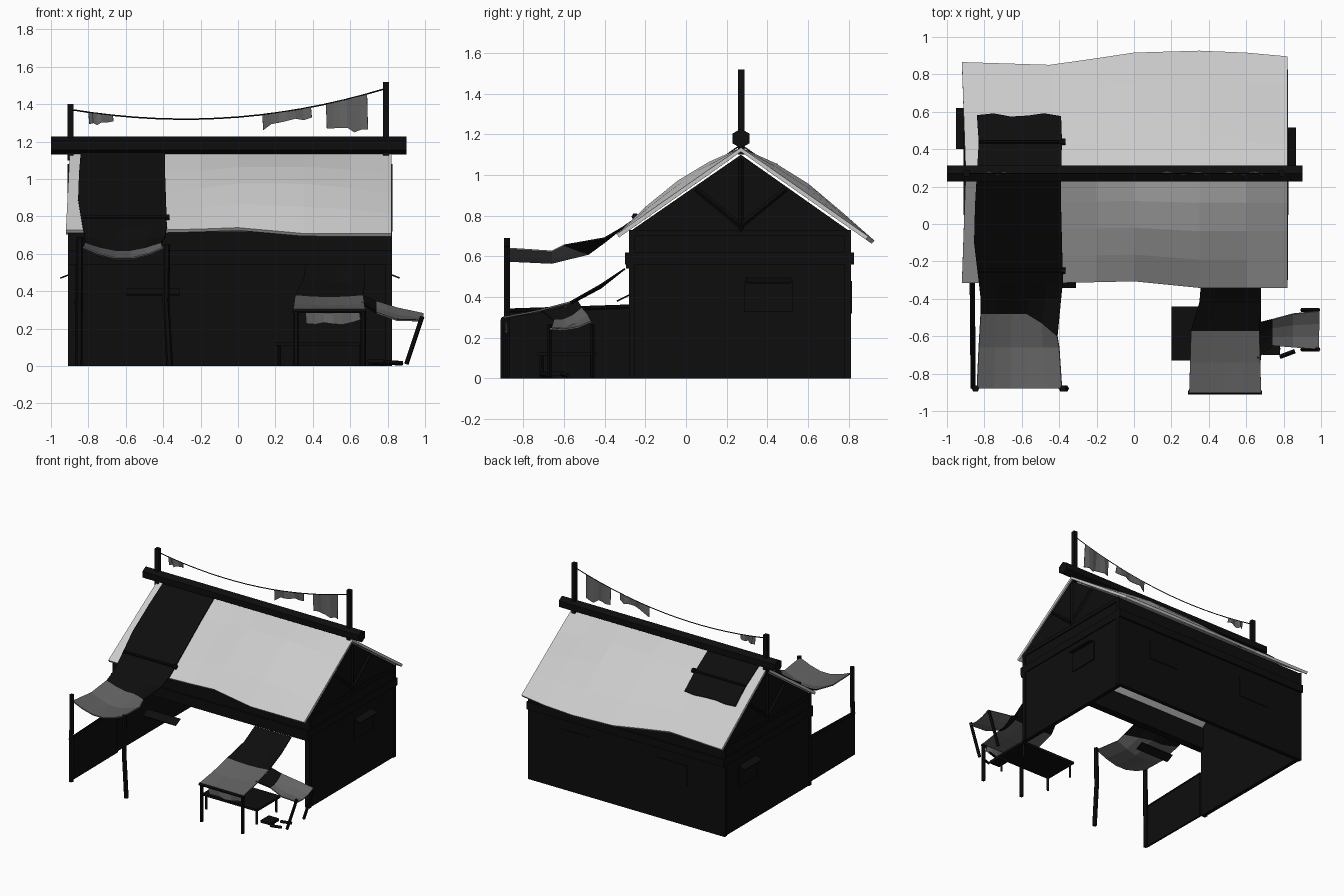
import bpy, bmesh, math, random
from mathutils import Vector

random.seed(4)
if "Cube" in bpy.data.objects:
    bpy.data.objects.remove(bpy.data.objects["Cube"])


def material(name, value):
    m = bpy.data.materials.new(name)
    m.use_nodes = True
    colour = (value, value, value, 1)
    m.diffuse_color = colour
    m.node_tree.nodes["Principled BSDF"].inputs["Base Color"].default_value = colour
    return m


DARK = material("charcoal", 0.004)
GREY = material("faded grey cloth", 0.125)
PALE = material("pale roof", 0.6)


def make(name, verts, faces, mats):
    mesh = bpy.data.meshes.new(name)
    mesh.from_pydata(verts, [], faces)
    for m in mats:
        mesh.materials.append(m)
    bm = bmesh.new()
    bm.from_mesh(mesh)
    bmesh.ops.recalc_face_normals(bm, faces=bm.faces)
    bm.to_mesh(mesh)
    bm.free()
    ob = bpy.data.objects.new(name, mesh)
    bpy.context.collection.objects.link(ob)
    return ob


def box(name, x0, x1, y0, y1, z0, z1, mat=DARK):
    v = [(x, y, z) for x in (x0, x1) for y in (y0, y1) for z in (z0, z1)]
    f = [(0, 1, 3, 2), (4, 6, 7, 5), (0, 4, 5, 1), (2, 3, 7, 6), (0, 2, 6, 4), (1, 5, 7, 3)]
    return make(name, v, f, [mat])


def bar(name, a, b, r, sides=6, turn=0.0):
    """Straight prism between two points."""
    a, b = Vector(a), Vector(b)
    d = (b - a).normalized()
    up = Vector((0, 0, 1)) if abs(d.z) < 0.9 else Vector((0, 1, 0))
    u = d.cross(up).normalized()
    w = u.cross(d)
    ang = [turn + math.tau * i / sides for i in range(sides)]
    v = [p + r * (u * math.cos(t) + w * math.sin(t)) for p in (a, b) for t in ang]
    f = [(i, (i + 1) % sides, sides + (i + 1) % sides, sides + i) for i in range(sides)]
    f += [tuple(range(sides)), tuple(range(sides, 2 * sides))]
    return make(name, v, f, [DARK])


def sheet(name, rows, mats, thick=0.008, rule=None, offset=0):
    """Grid of points turned into a thin panel."""
    n = len(rows[0])
    v = [p for row in rows for p in row]
    f = [(r * n + c, r * n + c + 1, r * n + n + c + 1, r * n + n + c)
         for r in range(len(rows) - 1) for c in range(n - 1)]
    ob = make(name, v, f, mats)
    if rule:
        for i, p in enumerate(ob.data.polygons):
            p.material_index = rule(i // (n - 1))
    s = ob.modifiers.new("thickness", "SOLIDIFY")
    s.thickness, s.offset = thick, offset
    return ob


# Roof: bulging sheet with a wavy eave on both sides
RIDGE_Y, RIDGE_Z, PITCH = 0.27, 1.135, 0.7


def roof_z(x, y):
    d = abs(y - RIDGE_Y)
    bulge = 0.055 * max(0, math.cos((x - 0.25) * math.pi / 1.14))
    return RIDGE_Z - PITCH * d + bulge * math.sin(math.pi * min(1, d / 0.6))


columns = [(-0.92, -0.31, 0.86), (-0.45, -0.31, 0.845), (-0.2, -0.305, 0.88), (0, -0.3, 0.91),
           (0.35, -0.335, 0.92), (0.6, -0.335, 0.91), (0.82, -0.335, 0.89)]
roof_rows = []
for k in range(-4, 5):
    row = []
    for x, front, back in columns:
        y = RIDGE_Y + abs(k) / 4 * ((front if k < 0 else back) - RIDGE_Y)
        row.append((x + (0.02 * (1 - abs(k) / 4) if x < -0.9 else 0), y, roof_z(x, y) - 0.01))
    roof_rows.append(row)
sheet("roof", roof_rows, [PALE], 0.02)

# Ridge beam and flag posts
bar("ridge_beam", (-1, RIDGE_Y, 1.18), (0.9, RIDGE_Y, 1.18), 0.048, 6, math.pi / 6)
for x, top in ((-0.895, 1.4), (0.79, 1.52)):
    box("flag_post", x - 0.016, x + 0.016, 0.255, 0.287, 1.1, top)

# House: back wall, two gable walls, open front under a header
X0, X1, Y0, Y1 = -0.9, 0.815, -0.28, 0.81
box("back_wall", X0, X1, Y1 - 0.03, Y1, 0, 0.72)
box("front_header", X0, X1, Y0, Y0 + 0.03, 0.55, 0.72)
profile = [(Y0, 0), (Y1, 0), (Y1, 0.72), (RIDGE_Y, 1.1), (Y0, 0.72)]
for side, xa, out in (("right", X0, -1), ("left", X1, 1)):
    v = [(x, y, z) for x in (xa, xa - out * 0.03) for y, z in profile]
    f = [(i, (i + 1) % 5, 5 + (i + 1) % 5, 5 + i) for i in range(5)]
    make(side + "_gable_wall", v, f + [(0, 1, 2, 3, 4), (5, 6, 7, 8, 9)], [DARK])
    # Trim, braces and window on each gable
    xs = sorted((xa, xa + out * 0.008))
    box(side + "_band", *xs, Y0 - 0.02, Y1 + 0.015, 0.56, 0.62)
    box(side + "_tie_beam", *xs, Y0, Y1, 0.7, 0.73)
    for y in (Y0, Y1 - 0.03):
        box(side + "_corner_board", *xs, y, y + 0.03, 0, 0.7)
    bar(side + "_king_post", (xa, RIDGE_Y, 0.72), (xa, RIDGE_Y, 1.08), 0.012, 4)
    for s in (-1, 1):
        bar(side + "_brace", (xa, RIDGE_Y, 0.75), (xa, RIDGE_Y + s * 0.22, 0.93), 0.012, 4)
    yc = 0.51 if out < 0 else 0.405
    box(side + "_window", *xs, yc - 0.12, yc + 0.12, 0.33, 0.48)
    sheet(side + "_shutter", [[(xa, y, 0.49), (xa + out * 0.05, y, 0.47)]
                              for y in (yc - 0.11, yc + 0.11)], [DARK])
box("front_band", X0 - 0.008, X1 + 0.008, Y0 - 0.015, Y0, 0.54, 0.62)
box("back_band", X0 - 0.008, X1 + 0.008, Y1, Y1 + 0.015, 0.56, 0.62)
for x in (-0.45, 0.4):
    box("back_window", x - 0.13, x + 0.13, Y1, Y1 + 0.006, 0.32, 0.48)
sheet("front_shutter", [[(x, -0.28, 0.41), (x, -0.34, 0.38)] for x in (-0.6, -0.31)], [DARK])

# Long cloth over the roof that ends in a hanging canopy
cloth = []
for y, xl, xr in ((0.58, -0.84, -0.39), (0.44, -0.83, -0.385), (0.27, -0.84, -0.39),
                  (0.1, -0.85, -0.39), (-0.1, -0.855, -0.385), (-0.31, -0.83, -0.38)):
    cloth.append([(xl + (xr - xl) * i / 5, y + 0.01 * math.sin(i * 2) * (y > 0.5),
                   roof_z(-0.6, y) + 0.014) for i in range(6)])
for y, xl, xr, z, sag in ((-0.4, -0.82, -0.39, 0.69, 0.02), (-0.48, -0.82, -0.41, 0.655, 0.045),
                          (-0.66, -0.83, -0.4, 0.625, 0.06), (-0.88, -0.84, -0.385, 0.64, 0.065)):
    row = []
    for i in range(6):
        t = i / 5
        yy = y - (0.12 if y == -0.48 and i == 5 else 0.05 if y == -0.48 and i == 4 else 0)
        row.append((xl + (xr - xl) * t, yy, z - sag * math.sin(math.pi * t)))
    cloth.append(row)
sheet("roof_cloth", cloth, [DARK, GREY], 0.008, lambda r: int(r >= 7))
for y in (-0.25, 0.44):
    z = roof_z(-0.6, y) + 0.025
    bar("cloth_rod", (-0.83, y, z), (-0.37, y, z), 0.009)
    bar("cloth_rod_end", (-0.39, y, z), (-0.365, y, z), 0.018)

# Canopy poles and side fence
bar("canopy_pole", (-0.85, -0.88, 0), (-0.845, -0.88, 0.69), 0.018)
bar("canopy_pole_lower", (-0.365, -0.88, 0), (-0.385, -0.88, 0.35), 0.018)
bar("canopy_pole_upper", (-0.385, -0.88, 0.34), (-0.38, -0.88, 0.65), 0.018)
sheet("side_fence", [[(-0.86, -0.88, z0), (-0.865, Y0, z1)] for z0, z1 in ((0, 0), (0.34, 0.36))],
      [DARK], 0.015)
bar("fence_rail", (-0.86, -0.88, 0.33), (-0.865, Y0, 0.35), 0.014, 4)

# Stall awning with poles, front rail and torn valance
stall = []
for y, xl, xr, z, sag in ((-0.3, 0.36, 0.68, 0.54, 0), (-0.42, 0.35, 0.68, 0.46, 0.015),
                          (-0.57, 0.305, 0.67, 0.375, 0.01), (-0.74, 0.3, 0.675, 0.33, 0.01),
                          (-0.9, 0.295, 0.68, 0.3, 0)):
    stall.append([(xl + (xr - xl) * i / 4, y, z - sag * math.sin(math.pi * i / 4)) for i in range(5)])
sheet("stall_awning", stall, [DARK, GREY], 0.008, lambda r: int(r >= 2))
bar("stall_rail", (0.29, -0.9, 0.292), (0.685, -0.9, 0.292), 0.011)
for x in (0.31, 0.67):
    bar("stall_pole", (x, -0.9, 0), (x, -0.9, 0.29), 0.014)


def torn_flag(name, x0, x1, top, bottom, y, n=6):
    """Hanging cloth with a ragged lower edge."""
    rows = [[], []]
    for i in range(n + 1):
        x = x0 + (x1 - x0) * i / n
        rows[0].append((x, y, top(x)))
        rows[1].append((x + 0.005, y + 0.012 * math.sin(i * 1.7),
                        bottom(x) + random.uniform(-0.015, 0.015)))
    sheet(name, rows, [GREY], 0.004)


torn_flag("stall_valance", 0.36, 0.65, lambda x: 0.29, lambda x: 0.235, -0.885)

# Small side awning on two leaning poles
side = []
for x, ya, yb, za, zb in ((0.66, -0.53, -0.72, 0.38, 0.34), (0.74, -0.51, -0.65, 0.345, 0.285),
                          (0.85, -0.48, -0.66, 0.31, 0.245), (0.99, -0.465, -0.67, 0.28, 0.245)):
    side.append([(x, ya + (yb - ya) * t, za + (zb - za) * t - 0.02 * math.sin(math.pi * t))
                 for t in (0, 0.33, 0.67, 1)])
sheet("side_awning", side, [DARK, GREY], 0.008, lambda r: int(r >= 1))
for y in (-0.46, -0.67):
    bar("leaning_pole", (0.9, y, 0.01), (0.985, y, 0.265), 0.012)

# Table and a toppled stool
box("table_top", 0.2, 0.68, -0.73, -0.44, 0.11, 0.128)
for x in (0.22, 0.66):
    for y in (-0.71, -0.46):
        bar("table_leg", (x, y, 0), (x, y, 0.115), 0.011, 4)
box("stool_seat", 0.69, 0.78, -0.7, -0.6, 0.015, 0.035)
for x, y in ((0.7, -0.69), (0.78, -0.71), (0.8, -0.61)):
    bar("stool_leg", (x, y, 0.02), (x + 0.08, y + 0.03, 0.015), 0.012, 4)

# Sagging rope with torn flags
def rope_z(x):
    return 1.32 + 0.055 * ((x + 0.28) / 0.62) ** 2 * (0.95 if x < -0.28 else 1)


curve = bpy.data.curves.new("flag_rope", "CURVE")
curve.dimensions, curve.bevel_depth, curve.bevel_resolution = "3D", 0.004, 0
spline = curve.splines.new("POLY")
spline.points.add(15)
for i, p in enumerate(spline.points):
    x = -0.89 + 1.68 * i / 15
    p.co = (x, RIDGE_Y, rope_z(x), 1)
curve.materials.append(DARK)
bpy.context.collection.objects.link(bpy.data.objects.new("flag_rope", curve))
for x0, x1, za, zb in ((-0.8, -0.67, 1.285, 1.32), (0.13, 0.39, 1.27, 1.335), (0.47, 0.69, 1.265, 1.26)):
    torn_flag("flag", x0, x1, rope_z,
              lambda x, a=x0, b=x1, p=za, q=zb: p + (q - p) * (x - a) / (b - a), RIDGE_Y)
